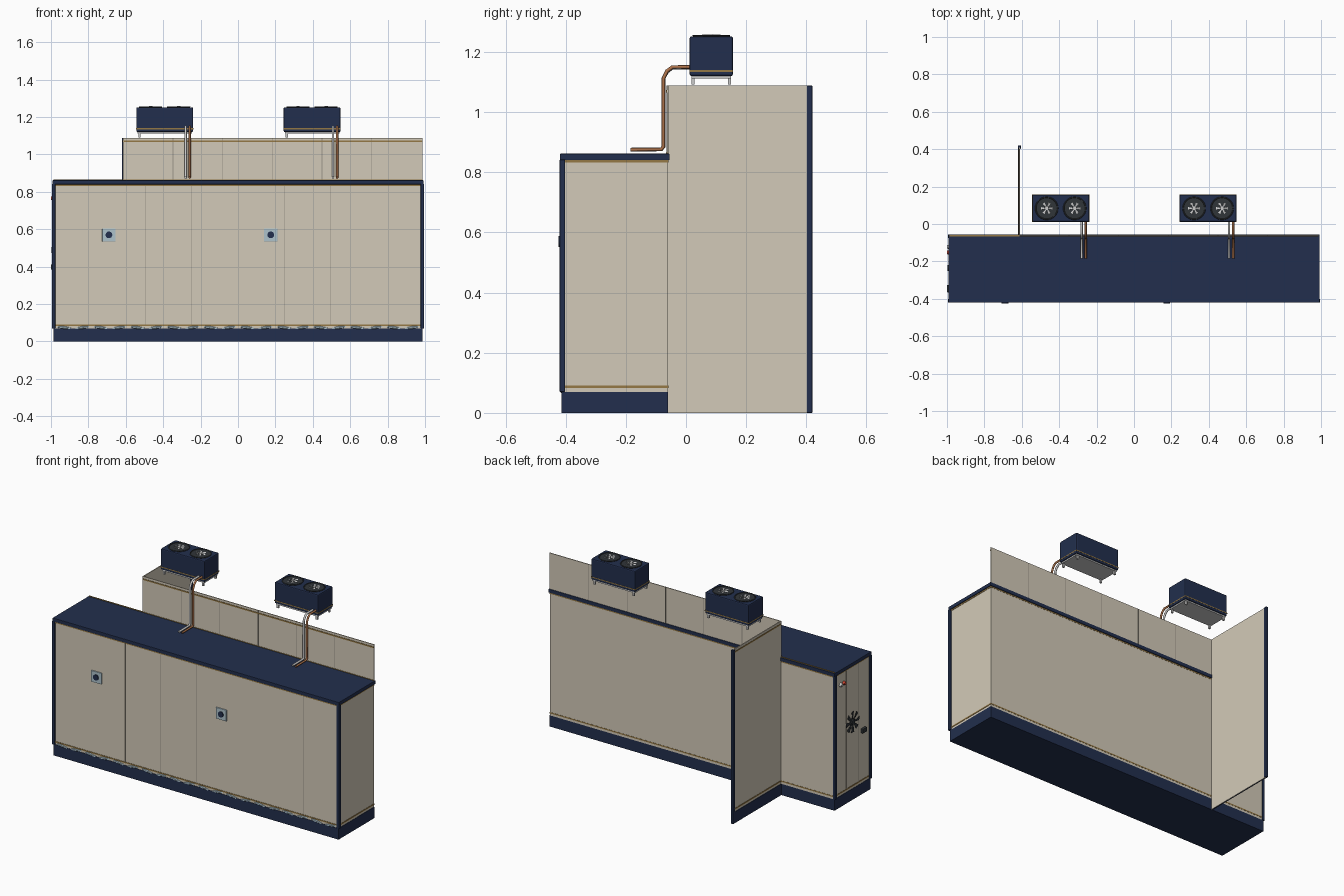
import bpy, bmesh, math
from mathutils import Vector, Matrix

if "Cube" in bpy.data.objects:
    bpy.data.objects.remove(bpy.data.objects["Cube"])


def mat(name, r, g, b):
    m = bpy.data.materials.new(name)
    m.diffuse_color = (r, g, b, 1)
    m.use_nodes = True
    m.node_tree.nodes["Principled BSDF"].inputs["Base Color"].default_value = m.diffuse_color
    return m


NAVY = mat("navy", 0.016, 0.028, 0.075)
CREAM = mat("cream", 0.65, 0.59, 0.48)
SEAM = mat("seam", 0.33, 0.30, 0.25)
GOLD = mat("gold", 0.30, 0.19, 0.06)
COPPER = mat("copper", 0.42, 0.17, 0.07)
STEEL = mat("steel", 0.55, 0.57, 0.58)
DARK = mat("dark", 0.03, 0.035, 0.04)
ICE = mat("pale_blue", 0.42, 0.54, 0.60)
RED = mat("red", 0.6, 0.06, 0.03)


def finish(name, bm, m, bevel=0, smooth=False):
    me = bpy.data.meshes.new(name)
    bm.to_mesh(me)
    bm.free()
    ob = bpy.data.objects.new(name, me)
    bpy.context.collection.objects.link(ob)
    me.materials.append(m)
    if bevel:
        b = ob.modifiers.new("bevel", 'BEVEL')
        b.width, b.segments = bevel, 2
    if smooth:
        bpy.context.view_layer.objects.active = ob
        ob.select_set(True)
        bpy.ops.object.shade_smooth_by_angle()
        ob.select_set(False)
    return ob


def box(name, x, y, z, m, bevel=0):
    """Box from (min, max) pairs."""
    bm = bmesh.new()
    c = [(a[0] + a[1]) / 2 for a in (x, y, z)]
    s = [a[1] - a[0] for a in (x, y, z)]
    bmesh.ops.create_cube(bm, size=1, matrix=Matrix.Translation(c) @ Matrix.Diagonal((*s, 1)))
    return finish(name, bm, m, bevel)


def disc(name, c, r, h, axis, m, seg=24, r2=None):
    """Cylinder centred at c, pointing along axis."""
    bm = bmesh.new()
    rot = Vector(axis).to_track_quat('Z', 'Y').to_matrix().to_4x4()
    bmesh.ops.create_cone(bm, cap_ends=True, segments=seg, radius1=r, radius2=r if r2 is None else r2,
                          depth=h, matrix=Matrix.Translation(c) @ rot)
    return finish(name, bm, m, smooth=True)


def ring(name, c, r, t, axis, m):
    bpy.ops.mesh.primitive_torus_add(major_radius=r, minor_radius=t, major_segments=28, minor_segments=6)
    ob = bpy.context.object
    ob.name = name
    ob.data.transform(Matrix.Translation(c) @ Vector(axis).to_track_quat('Z', 'Y').to_matrix().to_4x4())
    ob.data.materials.append(m)


def blades(name, c, r, axis, m, n=6, w=0.3):
    """Flat fan rotor with n tapered, tilted blades."""
    bm = bmesh.new()
    for i in range(n):
        a = 2 * math.pi * i / n
        pts = [(0.15, -w), (1, -w), (1, w), (0.15, w)]
        vs = []
        for f, da in pts:
            k = a + da * (1 if f == 1 else 1.2)
            vs.append(bm.verts.new((f * r * math.cos(k), f * r * math.sin(k), 0.003 * (1 if da > 0 else 0))))
        bm.faces.new(vs)
    bm.transform(Matrix.Translation(c) @ Vector(axis).to_track_quat('Z', 'Y').to_matrix().to_4x4())
    ob = finish(name, bm, m)
    ob.modifiers.new("thickness", 'SOLIDIFY').thickness = 0.0015


def pipe(name, pts, r, m):
    cu = bpy.data.curves.new(name, 'CURVE')
    cu.dimensions = '3D'
    cu.bevel_depth, cu.bevel_resolution, cu.use_fill_caps = r, 2, True
    sp = cu.splines.new('POLY')
    sp.points.add(len(pts) - 1)
    for p, q in zip(sp.points, pts):
        p.co = (*q, 1)
    ob = bpy.data.objects.new(name, cu)
    bpy.context.collection.objects.link(ob)
    cu.materials.append(m)


X, YF, YB = 0.987, -0.412, -0.06

# Long cold room: plinth, walls, roof and trims
box("plinth", (-X, X), (YF - 0.002, YB), (0, 0.07), NAVY)
box("room_walls", (-X + 0.002, X - 0.002), (YF, YB), (0.07, 0.842), CREAM)
box("roof", (-0.992, 0.992), (-0.419, -0.055), (0.84, 0.862), NAVY, 0.002)
for z in (0.087, 0.836):
    box("gold_trim", (-X, X), (YF - 0.002, YB + 0.001), (z - 0.004, z + 0.004), GOLD)
box("roof_back_trim", (-X, X), (-0.066, -0.060), (0.86, 0.866), GOLD)

# Navy corner posts
for x in (-0.986, 0.986):
    box("corner_post", (x - 0.009, x + 0.009), (-0.42, -0.402), (0.07, 0.842), NAVY, 0.002)
box("rear_left_post", (-0.994, -0.978), (-0.074, -0.056), (0.07, 0.842), NAVY)

# Front panel seams
for i in range(1, 8):
    x = -X + i * 2 * X / 8
    box("front_seam", (x - 0.001, x + 0.001), (YF - 0.0006, YF + 0.002), (0.09, 0.835), SEAM)

# Row of small pale lumps above the plinth
for i in range(20):
    bm = bmesh.new()
    x = -0.93 + i * 1.86 / 19
    bmesh.ops.create_icosphere(bm, subdivisions=1, radius=1, matrix=Matrix.Translation((x, YF - 0.001, 0.074))
                               @ Matrix.Rotation(0.12 * (-1) ** i, 4, 'Y') @ Matrix.Diagonal((0.044, 0.006, 0.008, 1)))
    finish("frost_lump", bm, ICE)

# Front control boxes
for x in (-0.69, 0.175):
    box("control_plate", (x - 0.036, x + 0.036), (-0.419, -0.41), (0.534, 0.604), ICE, 0.002)
    disc("control_dial", (x, -0.419, 0.57), 0.018, 0.011, (0, -1, 0), NAVY)

# Left end: door seams, fan, lamps and latch
for y in (-0.18, -0.295):
    box("end_seam", (-X, -X + 0.004), (y - 0.001, y + 0.001), (0.09, 0.835), SEAM)
ring("end_fan_ring", (-0.988, -0.235, 0.49), 0.022, 0.003, (-1, 0, 0), DARK)
blades("end_fan_blades", (-0.99, -0.235, 0.49), 0.066, (-1, 0, 0), DARK, 8, 0.2)
disc("end_fan_hub", (-0.99, -0.235, 0.49), 0.016, 0.012, (-1, 0, 0), DARK)
for y, m in ((-0.122, STEEL), (-0.152, RED)):
    disc("signal_lamp", (-0.991, y, 0.765), 0.013, 0.016, (-1, 0, 0), m, 16, 0.009)
box("door_latch", (-1.0, -0.98), (-0.365, -0.325), (0.385, 0.412), DARK, 0.002)
box("latch_plate", (-0.998, -0.98), (-0.35, -0.335), (0.392, 0.404), STEEL)

# Upper panel wall with seams and gold strip
PX = -0.613
box("upper_wall", (PX, X), (-0.064, -0.059), (0.84, 1.088), CREAM)
for i in range(1, 6):
    x = PX + i * 0.2655
    box("upper_seam", (x - 0.002, x + 0.002), (-0.0648, -0.0582), (0.862, 1.088), SEAM)
box("upper_gold_strip", (PX, X), (-0.0665, -0.063), (1.066, 1.074), GOLD)

# Partition wall running back, with skirting and end post
box("partition", (PX - 0.003, PX + 0.003), (-0.064, 0.41), (0, 1.088), CREAM)
box("partition_skirting", (PX - 0.006, PX), (-0.06, 0.41), (0, 0.07), NAVY)
for z in (0.087, 1.07):
    box("partition_gold", (PX - 0.005, PX), (-0.06, 0.41), (z - 0.004, z + 0.004), GOLD)
box("partition_post", (PX - 0.008, PX + 0.008), (0.402, 0.42), (0, 1.088), NAVY, 0.002)

# Two rooftop condensers with pipes
for cx in (-0.392, 0.396):
    x0, x1, y0, y1 = cx - 0.152, cx + 0.152, 0.012, 0.156
    box("condenser_case", (x0, x1), (y0, y1), (1.12, 1.252), NAVY, 0.006)
    box("condenser_gold_band", (x0 - 0.001, x1 + 0.001), (y0 - 0.001, y1 + 0.001), (1.134, 1.140), GOLD)
    box("condenser_base", (x0 + 0.006, x1 - 0.006), (y0 + 0.006, y1 - 0.006), (1.112, 1.121), STEEL)
    for fx in (x0 + 0.017, x1 - 0.017):
        for fy in (y0 + 0.012, y1 - 0.012):
            box("condenser_foot", (fx - 0.006, fx + 0.006), (fy - 0.005, fy + 0.005), (1.091, 1.114), STEEL)
    for fx in (cx - 0.075, cx + 0.075):
        c = Vector((fx, 0.084, 1.252))
        disc("fan_well", c, 0.06, 0.004, (0, 0, 1), DARK, 28)
        ring("fan_guard", c + Vector((0, 0, 0.002)), 0.059, 0.0035, (0, 0, 1), DARK)
        blades("fan_blades", c + Vector((0, 0, 0.0025)), 0.032, (0, 0, 1), STEEL, 6, 0.2)
        disc("fan_hub", c + Vector((0, 0, 0.003)), 0.009, 0.007, (0, 0, 1), STEEL, 12)
    for dx, r, m, dz in ((0.112, 0.0065, STEEL, 0), (0.134, 0.006, COPPER, 0.002)):
        px = cx + dx
        pipe("refrigerant_pipe", [(px, 0.02, 1.148 + dz), (px, -0.045, 1.148 + dz), (px, -0.063, 1.135 + dz),
                                  (px, -0.075, 1.112), (px, -0.075, 0.885), (px, -0.082, 0.876),
                                  (px, -0.184, 0.875)], r, m)
